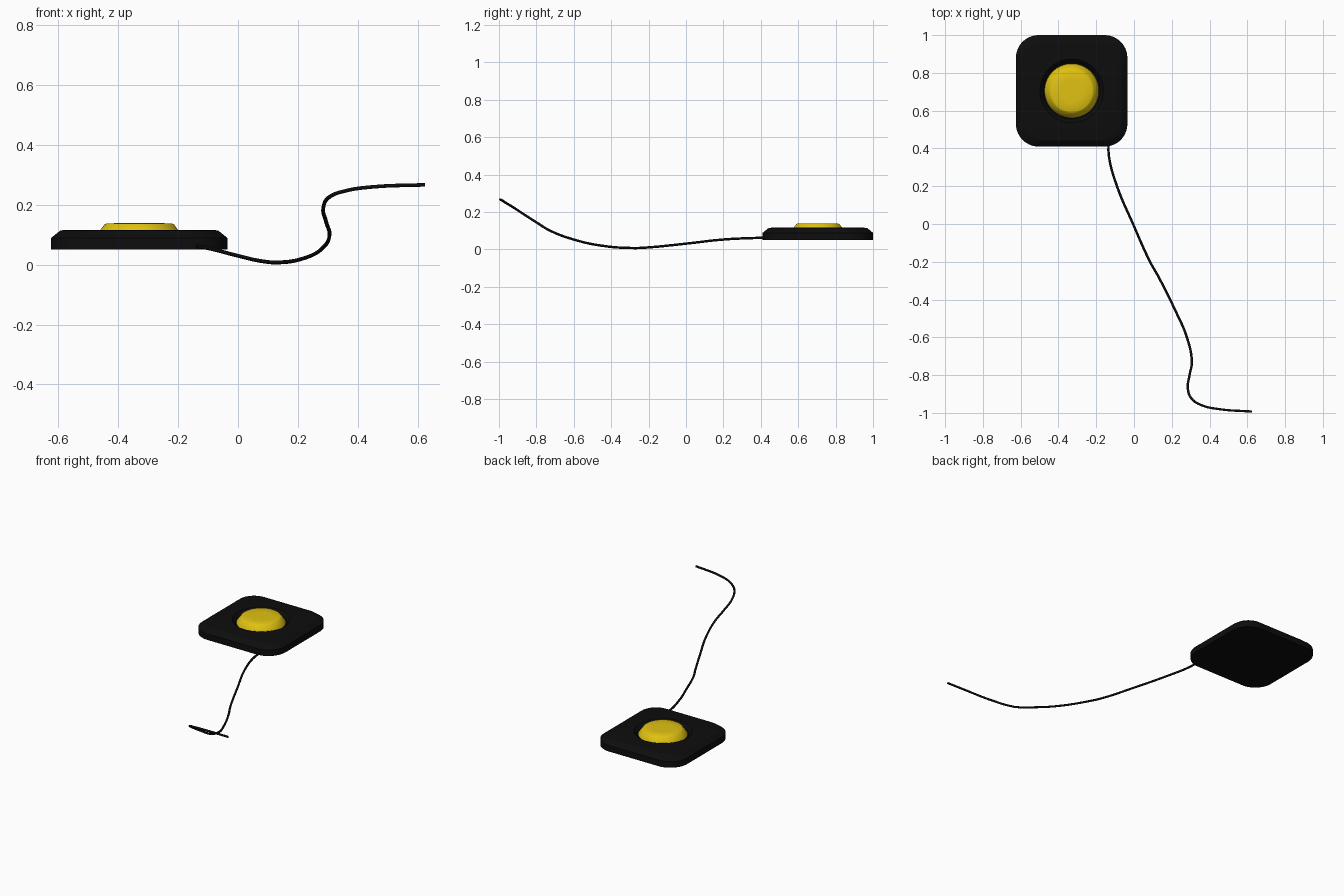
import bpy, bmesh, math

if "Cube" in bpy.data.objects:
    bpy.data.objects.remove(bpy.data.objects["Cube"])

CX, CY = -0.33, 0.705   # centre of the pad
SEG = 12                # points per quarter turn


def material(name, rgb):
    m = bpy.data.materials.new(name)
    m.diffuse_color = (*rgb, 1)
    m.use_nodes = True
    m.node_tree.nodes["Principled BSDF"].inputs["Base Color"].default_value = m.diffuse_color
    return m


black = material("matte black", (0.004, 0.004, 0.004))
yellow = material("button yellow", (0.75, 0.54, 0.006))


def circle(r, z):
    n = SEG * 4
    return [(CX + r * math.cos((i + .5) * math.tau / n),
             CY + r * math.sin((i + .5) * math.tau / n), z) for i in range(n)]


def rounded_square(half, radius, z):
    pts = []
    for q, (sx, sy) in enumerate(((1, 1), (-1, 1), (-1, -1), (1, -1))):
        for k in range(SEG):
            a = (q + k / (SEG - 1)) * math.pi / 2
            pts.append((CX + sx * (half - radius) + radius * math.cos(a),
                        CY + sy * (half - radius) + radius * math.sin(a), z))
    return pts


def loft(name, rings, mat, angle):
    bm = bmesh.new()
    loops = [[bm.verts.new(p) for p in ring] for ring in rings]
    n = SEG * 4
    for a, b in zip(loops, loops[1:]):
        for i in range(n):
            j = (i + 1) % n
            bm.faces.new((a[i], a[j], b[j], b[i]))
    bm.faces.new(loops[0][::-1])
    bm.faces.new(loops[-1])
    bmesh.ops.recalc_face_normals(bm, faces=bm.faces)
    me = bpy.data.meshes.new(name)
    bm.to_mesh(me)
    bm.free()
    ob = bpy.data.objects.new(name, me)
    bpy.context.collection.objects.link(ob)
    me.materials.append(mat)
    smooth(ob, angle)
    return ob


def smooth(ob, angle):
    bpy.ops.object.select_all(action='DESELECT')
    ob.select_set(True)
    bpy.context.view_layer.objects.active = ob
    bpy.ops.object.shade_smooth_by_angle(angle=math.radians(angle))


# Pad: rounded square with chamfered top edge and a shallow dish for the button
loft("pad_base", [
    rounded_square(0.295, 0.12, 0.05),
    rounded_square(0.295, 0.12, 0.089),
    rounded_square(0.264, 0.10, 0.114),
    rounded_square(0.250, 0.09, 0.116),
    circle(0.168, 0.116),
    circle(0.150, 0.096),
], black, 30)

# Button: low tapered dome
loft("push_button", [
    circle(0.144, 0.092),
    circle(0.143, 0.099),
    circle(0.130, 0.116),
    circle(0.117, 0.134),
    circle(0.110, 0.138),
    circle(0.060, 0.139),
], yellow, 60)

# Cable: round tube along a path from the front edge of the pad
path = [(-0.135, 0.43, 0.062), (-0.133, 0.36, 0.061), (-0.09, 0.20, 0.053),
        (-0.005, 0.0, 0.031), (0.085, -0.20, 0.011), (0.13, -0.28, 0.0075),
        (0.215, -0.45, 0.02), (0.28, -0.60, 0.053), (0.306, -0.73, 0.102),
        (0.294, -0.80, 0.145), (0.285, -0.87, 0.19), (0.305, -0.925, 0.226),
        (0.36, -0.96, 0.247), (0.45, -0.98, 0.26), (0.625, -0.993, 0.267)]
cu = bpy.data.curves.new("cable", 'CURVE')
cu.dimensions = '3D'
cu.bevel_depth = 0.0065
cu.bevel_resolution = 2
cu.resolution_u = 6
cu.use_fill_caps = True
sp = cu.splines.new('BEZIER')
sp.bezier_points.add(len(path) - 1)
for bp, co in zip(sp.bezier_points, path):
    bp.co = co
    bp.handle_left_type = bp.handle_right_type = 'AUTO'
cu.materials.append(black)
cable = bpy.data.objects.new("cable", cu)
bpy.context.collection.objects.link(cable)
bpy.ops.object.select_all(action='DESELECT')
cable.select_set(True)
bpy.context.view_layer.objects.active = cable
bpy.ops.object.convert(target='MESH')
smooth(bpy.context.view_layer.objects.active, 50)
